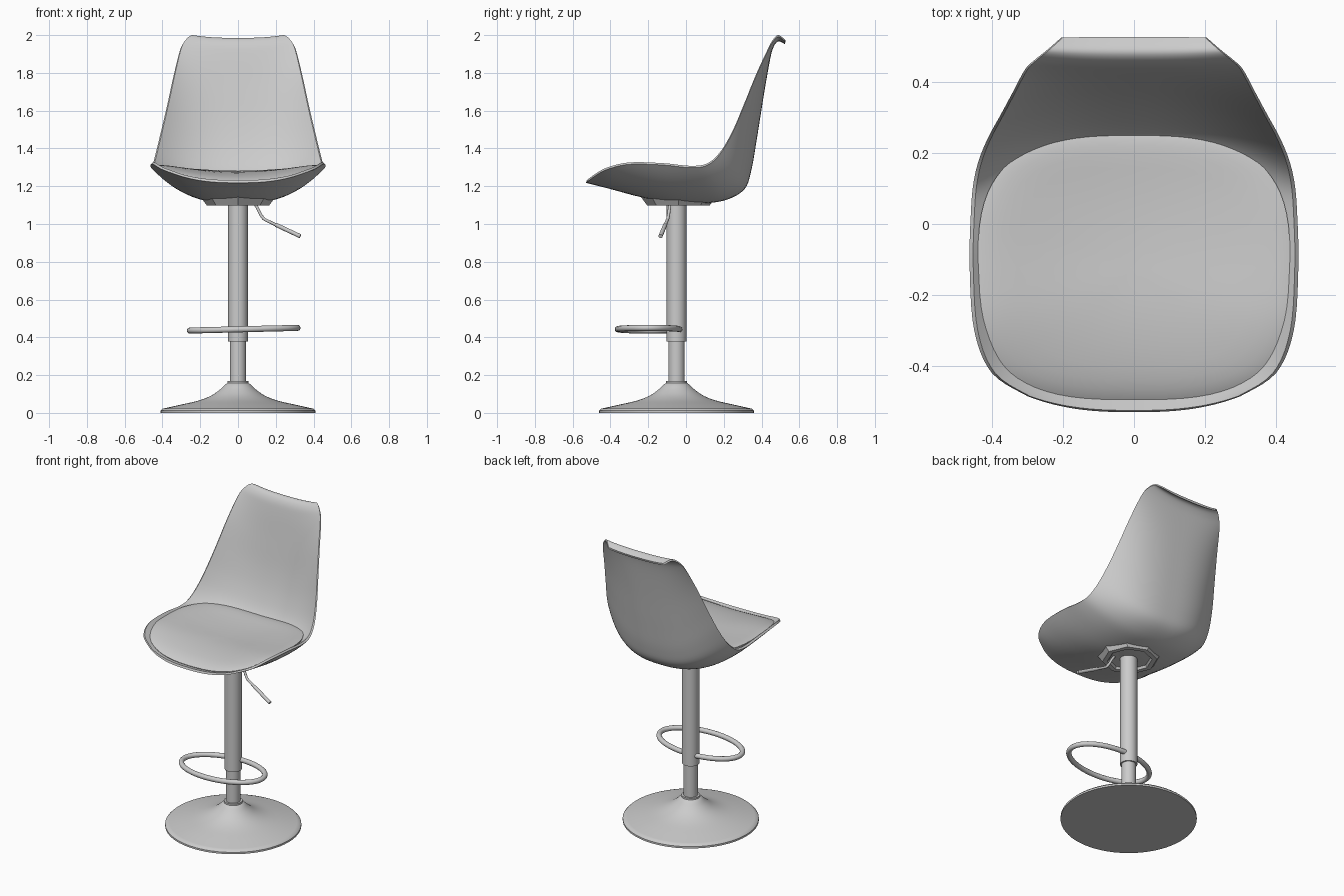
import bpy, bmesh, math

if "Cube" in bpy.data.objects:
    bpy.data.objects.remove(bpy.data.objects["Cube"])

CY = -0.05  # y of the column axis


def add_mesh(name, verts, faces, angle=35):
    me = bpy.data.meshes.new(name)
    me.from_pydata(verts, [], faces)
    bm = bmesh.new()
    bm.from_mesh(me)
    bmesh.ops.remove_doubles(bm, verts=bm.verts, dist=1e-5)
    bmesh.ops.recalc_face_normals(bm, faces=bm.faces)
    bm.to_mesh(me)
    bm.free()
    ob = bpy.data.objects.new(name, me)
    bpy.context.collection.objects.link(ob)
    smooth(ob, angle)
    return ob


def smooth(ob, angle=35):
    bpy.ops.object.select_all(action='DESELECT')
    ob.select_set(True)
    bpy.context.view_layer.objects.active = ob
    bpy.ops.object.shade_smooth_by_angle(angle=math.radians(angle))


def spline(rows, steps):
    """Catmull-Rom through rows of numbers."""
    out, n = [], len(rows)
    for i in range(n - 1):
        a, b, c, d = (rows[min(max(i + k, 0), n - 1)] for k in (-1, 0, 1, 2))
        for j in range(steps):
            t = j / steps
            out.append([0.5 * (2*q + (r - p)*t + (2*p - 5*q + 4*r - s)*t*t
                               + (3*q - p - 3*r + s)*t**3)
                        for p, q, r, s in zip(a, b, c, d)])
    return out + [list(rows[-1])]


def lathe(name, profile, segs=64, cy=CY):
    verts = [(r * math.cos(2*math.pi*k/segs), cy + r * math.sin(2*math.pi*k/segs), z)
             for r, z in profile for k in range(segs)]
    faces = [(i*segs + k, i*segs + (k+1) % segs, (i+1)*segs + (k+1) % segs, (i+1)*segs + k)
             for i in range(len(profile) - 1) for k in range(segs)]
    faces.append(tuple(range(segs)))
    faces.append(tuple(range((len(profile)-1)*segs, len(profile)*segs)))
    return add_mesh(name, verts, faces)


def tube(name, pts, radius, cyclic=False):
    cu = bpy.data.curves.new(name, 'CURVE')
    cu.dimensions = '3D'
    cu.bevel_depth, cu.bevel_resolution, cu.use_fill_caps = radius, 4, True
    sp = cu.splines.new('POLY')
    sp.points.add(len(pts) - 1)
    for p, co in zip(sp.points, pts):
        p.co = (*co, 1)
    sp.use_cyclic_u = cyclic
    ob = bpy.data.objects.new(name, cu)
    bpy.context.collection.objects.link(ob)
    bpy.ops.object.select_all(action='DESELECT')
    ob.select_set(True)
    bpy.context.view_layer.objects.active = ob
    bpy.ops.object.convert(target='MESH')
    smooth(bpy.context.object, 40)


# Trumpet base and telescopic column
flare = spline([(0.40, 0.022), (0.31, 0.042), (0.21, 0.065), (0.145, 0.09),
                (0.10, 0.12), (0.07, 0.148), (0.055, 0.158)], 4)
lathe("base", [(0.41, 0), (0.41, 0.012)] + flare)
lathe("base_collar", [(0.056, 0.155), (0.056, 0.168), (0.044, 0.168)])
lathe("lower_column", [(0.043, 0.15), (0.043, 0.40)], 32)
lathe("upper_column", [(0.052, 0.378), (0.052, 1.13)], 32)

# Footrest ring, slightly tilted
ring = []
for k in range(56):
    a = 2 * math.pi * k / 56
    ring.append((0.03 + 0.285*math.cos(a), -0.198 + 0.163*math.sin(a), 0.443 + 0.007*math.cos(a)))
tube("footrest_ring", ring, 0.016, True)

# Height lever with thicker grip
tube("lever", spline([(0.08, -0.085, 1.12), (0.10, -0.087, 1.09), (0.13, -0.095, 1.035),
                      (0.17, -0.104, 1.01), (0.33, -0.135, 0.935)], 4), 0.008)
tube("lever_grip", [(0.20, -0.11, 0.996), (0.33, -0.135, 0.935)], 0.011)

# Eight-sided mounting hub under the seat
lathe("seat_hub", [(0.20, 1.145), (0.165, 1.098), (0.135, 1.098), (0.125, 1.112)], 8, -0.04)

# Seat shell: outer middle (y,z), inner middle (y,z), side rim (x,y,z)
rows = [
    (-.53, 1.218, -.525, 1.232, .30, -.485, 1.252),
    (-.40, 1.185, -.40, 1.205, .40, -.42, 1.288),
    (-.25, 1.145, -.25, 1.17, .45, -.30, 1.316),
    (-.08, 1.112, -.10, 1.15, .463, -.12, 1.312),
    (.10, 1.11, .08, 1.18, .46, .02, 1.298),
    (.22, 1.13, .18, 1.225, .453, .11, 1.31),
    (.31, 1.185, .255, 1.285, .437, .18, 1.37),
    (.345, 1.28, .31, 1.39, .41, .245, 1.48),
    (.375, 1.45, .355, 1.53, .377, .305, 1.62),
    (.41, 1.67, .395, 1.71, .342, .37, 1.78),
    (.445, 1.87, .43, 1.88, .307, .435, 1.92),
    (.465, 1.94, .452, 1.955, .28, .462, 1.968),
    (.49, 1.967, .485, 1.985, .245, .49, 1.99),
    (.523, 1.952, .527, 1.965, .205, .525, 1.965),
]
NC = 32
outer, inner = [], []
for oy, oz, iy, iz, rx, ry, rz in spline(rows, 5):
    for k in range(NC + 1):
        s = 2*k/NC - 1
        s = math.sin(s * math.pi / 2) * 0.4 + s * 0.6
        f = abs(s) ** 2.6
        outer.append((rx*s, oy + (ry - oy)*f, oz + (rz - oz)*f))
        inner.append((rx*s*0.978, iy + (ry - iy)*f, iz + (rz + 0.01 - iz)*f))
W, NR = NC + 1, len(outer) // (NC + 1)
off = len(outer)
faces = []
for i in range(NR - 1):
    for k in range(NC):
        q = (i*W + k, i*W + k + 1, (i+1)*W + k + 1, (i+1)*W + k)
        faces += [q, tuple(v + off for v in reversed(q))]
border = ([k for k in range(NC)] + [i*W + NC for i in range(NR - 1)]
          + [(NR-1)*W + k for k in range(NC, 0, -1)] + [i*W for i in range(NR - 1, 0, -1)])
for a, b in zip(border, border[1:] + border[:1]):
    faces.append((a, b, b + off, a + off))
add_mesh("seat_shell", outer + inner, faces, 50)

# Seat cushion: rounded-square pad, saddle shaped, with a soft edge
mid = spline([(-.50, 1.243), (-.40, 1.262), (-.25, 1.277), (-.05, 1.272), (.12, 1.276), (.26, 1.295)], 8)


def cushion_z(x, y):
    for (y0, z0), (y1, z1) in zip(mid, mid[1:]):
        if y <= y1:
            break
    return z0 + (z1 - z0)*(y - y0)/(y1 - y0) + 0.05*(x/0.44)**2


SEG = 72
rings = [(r, 0.016 * r**10) for r in (.01, .2, .4, .6, .75, .85, .92, .96, .985, 1)]
rings += [(.99, .03), (.95, .04), (.8, .055), (.4, .06), (.01, .06)]
verts = []
for r, drop in rings:
    for k in range(SEG):
        c, s = math.cos(2*math.pi*k/SEG), math.sin(2*math.pi*k/SEG)
        x = 0.44 * r * math.copysign(abs(c)**(2/3), c)
        y = -0.122 + 0.373 * r * math.copysign(abs(s)**(2/3), s)
        verts.append((x, y, cushion_z(x, y) - drop))
faces = [(i*SEG + k, i*SEG + (k+1) % SEG, (i+1)*SEG + (k+1) % SEG, (i+1)*SEG + k)
         for i in range(len(rings) - 1) for k in range(SEG)]
faces += [tuple(range(SEG)), tuple(range((len(rings)-1)*SEG, len(rings)*SEG))]
add_mesh("seat_cushion", verts, faces, 60)
